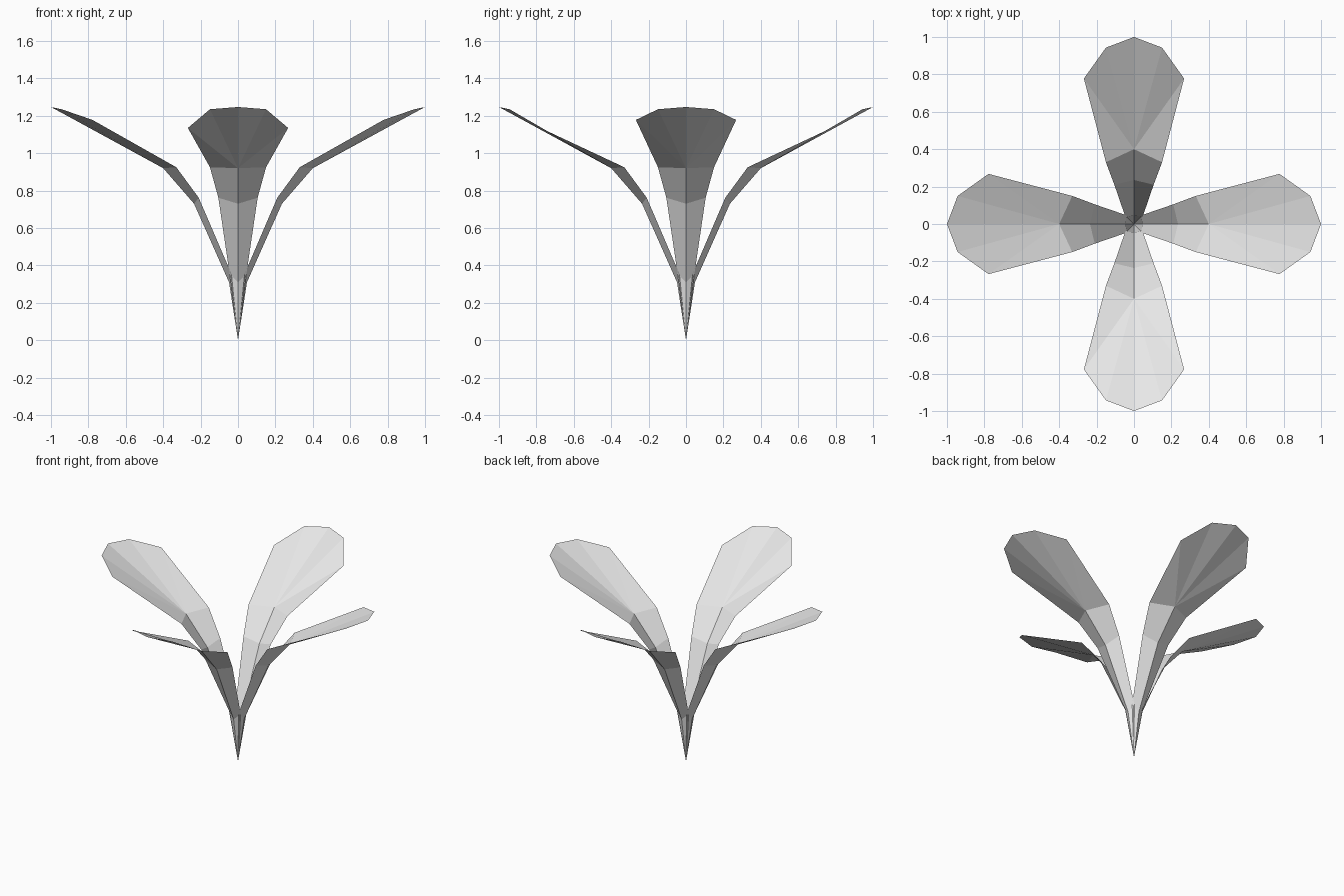
import bpy
import math
from mathutils import Matrix

if "Cube" in bpy.data.objects:
    bpy.data.objects.remove(bpy.data.objects["Cube"])

leaf_mat = bpy.data.materials.new("pale grey leaf")
leaf_mat.diffuse_color = (0.8, 0.8, 0.8, 1)
leaf_mat.use_nodes = True
leaf_mat.node_tree.nodes["Principled BSDF"].inputs["Base Color"].default_value = leaf_mat.diffuse_color

# midrib (distance, height) and folded rim (distance, half width, height)
RIB = [(0.0, 0.0), (0.048, 0.31), (0.235, 0.73), (0.40, 0.92)]
RIM = [(0.035, 0.045, 0.355), (0.21, 0.105, 0.762), (0.33, 0.15, 0.925)]


def leaf(name, angle, shoulder_z):
    """One leaf along +x, V-folded stem and a fanned blade, turned about z."""
    tip = [(0.778, 0.268, shoulder_z), (0.943, 0.15, 1.235)]
    rib = [(d, 0, z) for d, z in RIB]
    verts = rib + [(1.0, 0, 1.247)]
    faces = []
    for side in (1, -1):
        s = len(verts)
        verts += [(d, w * side, z) for d, w, z in RIM + tip]
        half = [(0, 1, s),                      # pointed base
                (1, 2, s + 1, s), (2, 3, s + 2, s + 1),   # stem
                (3, s + 3, s + 2), (3, s + 4, s + 3), (3, 4, s + 4)]  # blade fan
        faces += half if side == 1 else [f[::-1] for f in half]
    mesh = bpy.data.meshes.new(name)
    mesh.from_pydata(verts, [], faces)
    mesh.transform(Matrix.Rotation(angle, 4, 'Z'))
    mesh.materials.append(leaf_mat)
    obj = bpy.data.objects.new(name, mesh)
    bpy.context.collection.objects.link(obj)


# side leaves are cupped a little more than front and back leaves
for i, name in enumerate(("right_leaf", "back_leaf", "left_leaf", "front_leaf")):
    leaf(name, i * math.pi / 2, 1.178 if i % 2 == 0 else 1.135)
